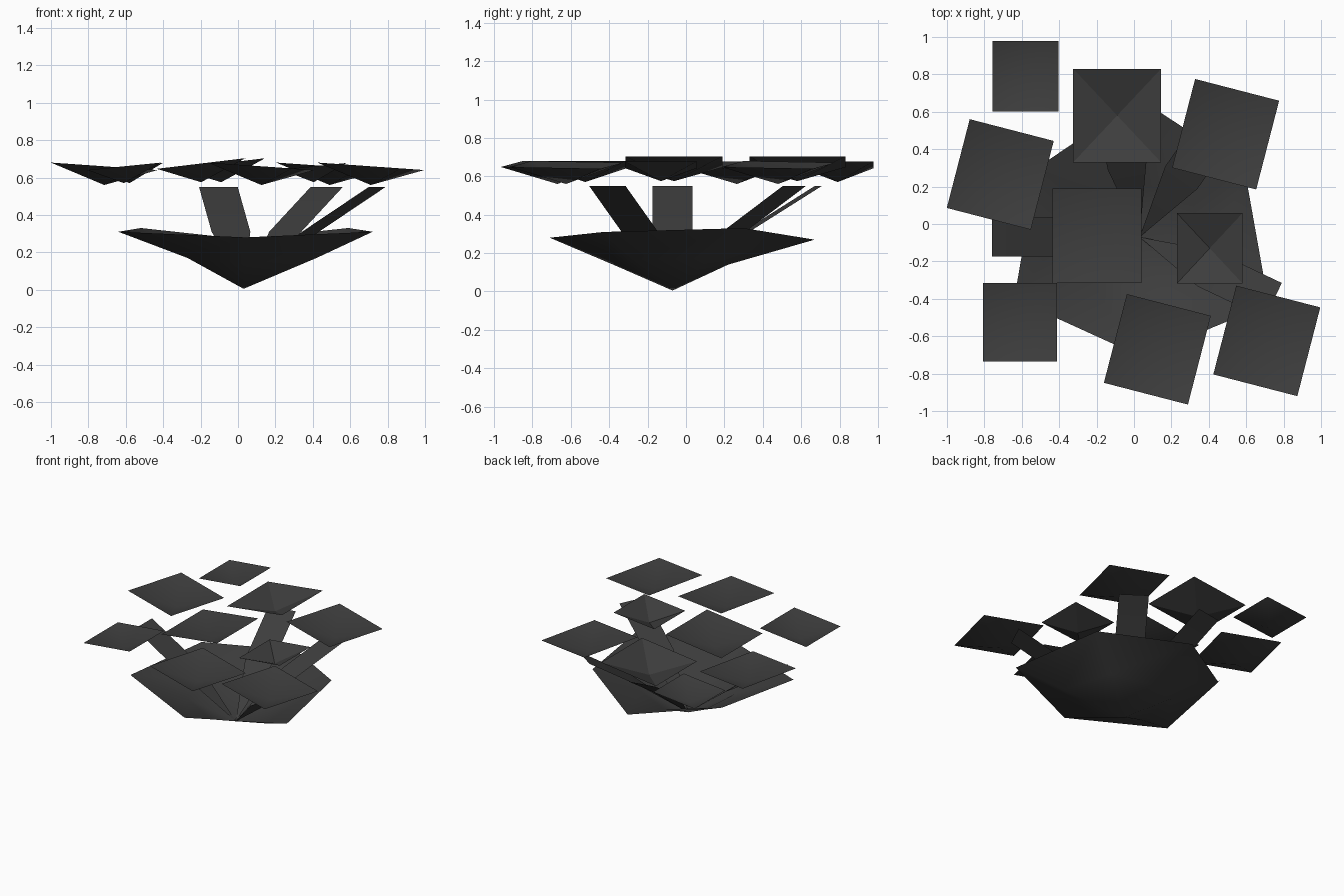
import bpy, bmesh
from math import radians
from mathutils import Vector, Matrix

cube = bpy.data.objects.get("Cube")
if cube:
    bpy.data.objects.remove(cube, do_unlink=True)

charcoal = bpy.data.materials.new("charcoal")
charcoal.use_nodes = True
charcoal.diffuse_color = (0.047, 0.047, 0.047, 1)
charcoal.node_tree.nodes["Principled BSDF"].inputs["Base Color"].default_value = (0.047, 0.047, 0.047, 1)

ROOT = Vector((0.03, -0.07, 0.005))


def finish(bm, name, smooth=True):
    bmesh.ops.recalc_face_normals(bm, faces=bm.faces)
    if sum(f.normal.z for f in bm.faces) < 0:
        bmesh.ops.reverse_faces(bm, faces=bm.faces)
    for f in bm.faces:
        f.smooth = smooth
    mesh = bpy.data.meshes.new(name)
    bm.to_mesh(mesh)
    bm.free()
    mesh.materials.append(charcoal)
    obj = bpy.data.objects.new(name, mesh)
    bpy.context.collection.objects.link(obj)


def fan(name, apex, rings, smooth=True):
    """Open shell: an apex joined to one or more rings of points."""
    bm = bmesh.new()
    tip = bm.verts.new(apex)
    loops = [[bm.verts.new(p) for p in ring] for ring in rings]
    n = len(loops[0])
    for i in range(n):
        j = (i + 1) % n
        bm.faces.new((tip, loops[0][i], loops[0][j]))
        for a, b in zip(loops, loops[1:]):
            bm.faces.new((a[i], b[i], b[j], a[j]))
    finish(bm, name, smooth)


# Six-sided open bowl
rim = [(0.04, -0.71, 0.28), (0.72, -0.43, 0.31), (0.59, 0.3, 0.33),
       (0.03, 0.67, 0.27), (-0.52, 0.3, 0.33), (-0.64, -0.4, 0.31)]
middle = [(0.035, -0.38, 0.14), (0.42, -0.27, 0.17), (0.31, 0.12, 0.17),
          (0.03, 0.22, 0.14), (-0.24, 0.12, 0.17), (-0.27, -0.24, 0.17)]
fan("bowl_base", ROOT, [middle, rim])

# Flat ribbon stems that widen out of the bowl's low point
for i, (x, y) in enumerate([(-0.105, 0.69), (0.475, 0.565), (0.745, -0.41), (-0.76, -0.07)]):
    end = Vector((x, y, 0.55))
    mid = ROOT.lerp(end, 0.5)
    mid.z = 0.31
    along = end - ROOT
    side = Vector((-along.y, along.x, 0)).normalized() * 0.105
    bm = bmesh.new()
    root, a, b, c, d = [bm.verts.new(p) for p in
                        (ROOT, mid - side, mid + side, end + side, end - side)]
    bm.faces.new((root, a, b))
    bm.faces.new((a, d, c, b))
    finish(bm, f"stem_{i + 1}")

# Square leaves: x, y, width, depth, turn, rim height, slope along x, apex height, smooth
leaves = [
    (-0.58, 0.79, 0.355, 0.375, 0, 0.66, 0.1, 0.57, True),
    (-0.09, 0.58, 0.47, 0.5, 0, 0.675, 0.12, 0.575, False),
    (0.49, 0.48, 0.464, 0.49, -14.5, 0.66, -0.07, 0.56, True),
    (-0.715, 0.265, 0.464, 0.49, -14.5, 0.66, -0.07, 0.56, True),
    (-0.197, -0.062, 0.475, 0.505, 0, 0.675, 0.12, 0.575, True),
    (0.405, -0.13, 0.35, 0.375, 0, 0.66, 0.1, 0.575, False),
    (-0.61, -0.525, 0.395, 0.42, 0, 0.66, 0.1, 0.57, True),
    (0.125, -0.67, 0.464, 0.49, -14.5, 0.66, -0.07, 0.56, True),
    (0.71, -0.625, 0.464, 0.49, -14.5, 0.66, -0.07, 0.56, True),
]
for i, (x, y, w, h, turn, z, slope, low, smooth) in enumerate(leaves):
    spin = Matrix.Rotation(radians(turn), 3, "Z")
    corners = []
    for sx, sy in ((-1, -1), (1, -1), (1, 1), (-1, 1)):
        p = spin @ Vector((sx * w / 2, sy * h / 2, 0))
        corners.append((x + p.x, y + p.y, z + slope * p.x))
    fan(f"leaf_{i + 1}", (x, y, low), [corners], smooth)
